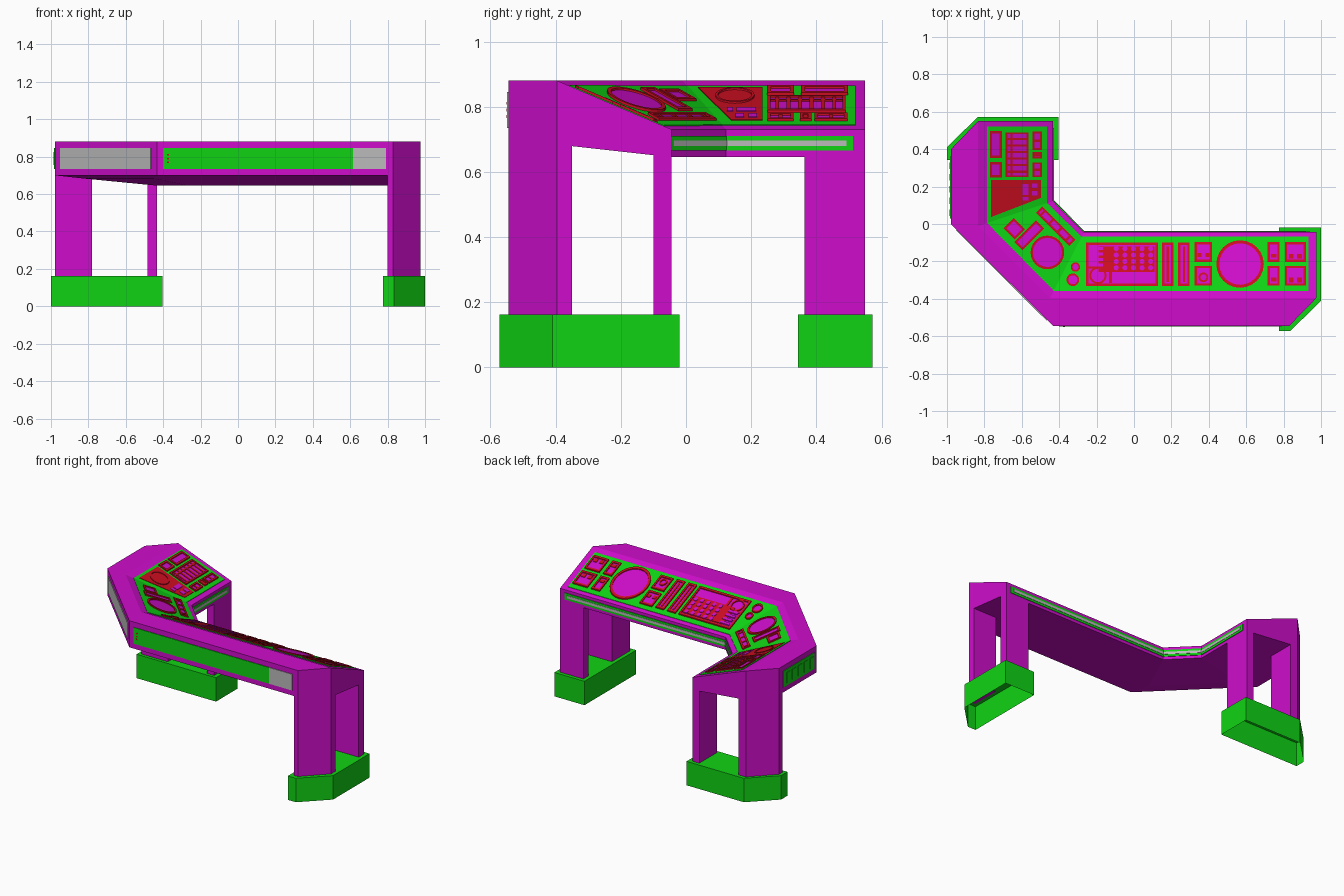
import bpy, bmesh, math
from mathutils import Vector

cube = bpy.data.objects.get("Cube")
if cube:
    bpy.data.objects.remove(cube)


def material(name, rgb):
    m = bpy.data.materials.new(name)
    m.use_nodes = True
    m.diffuse_color = (*rgb, 1)
    m.node_tree.nodes["Principled BSDF"].inputs["Base Color"].default_value = (*rgb, 1)
    return m


MAGENTA = material("magenta", (0.62, 0.004, 0.6))
GREEN = material("green", (0.005, 0.65, 0.007))
RED = material("red", (0.6, 0.004, 0.015))
GREY = material("grey", (0.5, 0.5, 0.5))

parts = {}


def mesh_of(name, mat):
    if name not in parts:
        parts[name] = (bmesh.new(), mat)
    return parts[name][0]


def loft(name, mat, loops, cap_start=True, cap_end=True, closed=False):
    """Skin equal closed loops one after another."""
    bm = mesh_of(name, mat)
    rows = [[bm.verts.new(p) for p in loop] for loop in loops]
    pairs = list(zip(rows, rows[1:])) + ([(rows[-1], rows[0])] if closed else [])
    for a, b in pairs:
        for i in range(len(a)):
            j = (i + 1) % len(a)
            bm.faces.new((a[i], a[j], b[j], b[i]))
    if cap_start and not closed:
        bm.faces.new(rows[0][::-1])
    if cap_end and not closed:
        bm.faces.new(rows[-1])
    return rows


def column(name, mat, plan, z0, z1, bottom=True):
    loft(name, mat, [[(x, y, z) for x, y in plan] for z in (z0, z1)], cap_start=bottom)


# Console body: a folded desk swept through four stations
OUTER = [(-.979, .40), (-.979, 0), (-.433, -.545), (.83, -.545)]
RIM = [(-.834, .55), (-.834, -.011), (-.449, -.396), (.975, -.396)]
INNER = [(-.433, .55), (-.433, .123), (-.267, -.044), (.975, -.044)]
sections = [[(*o, .70), (*o, .88), (*r, .88), (*i, .73), (*i, .645), (*r, .684)]
            for o, r, i in zip(OUTER, RIM, INNER)]
rows = loft("console_body", MAGENTA, sections, False, False)
body = mesh_of("console_body", MAGENTA)
for row in (rows[0], rows[-1]):
    body.faces.new((row[0], row[1], row[2], row[5]))
    body.faces.new(row[2:6])


def box(x0, x1, y0, y1):
    return [(x0, y0), (x1, y0), (x1, y1), (x0, y1)]


# Legs
column("right_leg_front", MAGENTA,
       [(.8, -.545), (.83, -.545), (.975, -.396), (.975, -.35), (.8, -.35)], .16, .70)
column("right_leg_back", MAGENTA, box(.8, .975, -.1, -.044), .16, .655)
column("left_leg_outer", MAGENTA,
       [(-.979, .363), (-.979, .40), (-.834, .55), (-.78, .55), (-.78, .363)], .16, .70)
column("left_leg_inner", MAGENTA, box(-.485, -.433, .363, .55), .16, .655)

# Feet: shells open underneath
column("right_foot", GREEN,
       [(.775, -.573), (.835, -.573), (1, -.41), (1, -.02), (.775, -.02)], 0, .162, False)
column("left_foot", GREEN,
       [(-1, .343), (-1, .41), (-.835, .573), (-.405, .573), (-.405, .343)], 0, .162, False)


# Plates on the upright faces
def wall_plate(name, mat, a, b, z0, z1, thick, trim0=0.0, trim1=0.0):
    a, b = Vector(a), Vector(b)
    d = (b - a).normalized()
    a, b = a + d * trim0, b - d * trim1
    n = Vector((d.y, -d.x)) * thick
    column(name, mat, [a, b, b + n, a + n], z0, z1)


wall_plate("front_panel", GREEN, (-.40, -.545), (.615, -.545), .735, .845, .004)
wall_plate("front_panel_end", GREY, (.615, -.545), (.79, -.545), .735, .845, .004)
for z in (.77, .79, .81):
    wall_plate("front_lamps", RED, (-.379, -.545), (-.369, -.545), z - .004, z + .004, .006)
wall_plate("corner_panel", GREY, OUTER[1], OUTER[2], .735, .845, .004, .042, .045)
wall_plate("side_panel", GREEN, OUTER[0], OUTER[1], .735, .845, .004, .04, .03)
for k in range(5):
    y = .33 - k * .063
    wall_plate("side_panel_bars", GREEN, (-.979, y), (-.979, y - .035), .755, .825, .008)

edge = [(.94, -.044), INNER[2], INNER[1], (-.433, .513)]
for k in range(3):
    wall_plate("inner_edge_strip", GREEN, edge[k], edge[k + 1], .665, .71, .004)
    wall_plate("inner_edge_light", GREY, edge[k], edge[k + 1], .679, .696, .006,
               .02 if k == 0 else 0, .02 if k == 2 else 0)


# Sloping deck
def deck(p, h):
    x, y = p[0], p[1]
    z = max((-.044 - y) / .352, (-.433 - x) / .401, (-.31 - x - y) / .535)
    return (x, y, .73 + .15 * z + h)


def deck_plate(name, mat, plan, h):
    loft(name, mat, [[deck(p, 0) for p in plan], [deck(p, h) for p in plan]], False)


upper = [(-.785, .52), (-.785, .005), (-.429, -.357), (.933, -.357)]
lower = [(-.465, .52), (-.465, .112), (-.28, -.068), (.933, -.068)]
for k in range(3):
    deck_plate("deck_panel", GREEN, [upper[k], upper[k + 1], lower[k + 1], lower[k]], .003)


def disc(cx, cy, r, n=24):
    return [(cx + r * math.cos(i * math.tau / n), cy + r * math.sin(i * math.tau / n))
            for i in range(n)]


def rect(cx, cy, w, d, turn=0):
    c, s = math.cos(turn), math.sin(turn)
    return [(cx + c * u * w / 2 - s * v * d / 2, cy + s * u * w / 2 + c * v * d / 2)
            for u, v in ((-1, -1), (1, -1), (1, 1), (-1, 1))]


def framed(out, inn, high=.011):
    """Red bezel around a magenta face."""
    deck_plate("instrument_faces", MAGENTA, inn, .005)
    loft("instrument_bezels", RED, [[deck(p, h) for p in loop] for loop, h in
         ((out, .001), (out, high), (inn, high), (inn, .001))], closed=True)


def dial(cx, cy, r, rim):
    framed(disc(cx, cy, r), disc(cx, cy, r - rim))


def window(cx, cy, w, d, rim=.012, turn=0):
    framed(rect(cx, cy, w, d, turn), rect(cx, cy, w - 2 * rim, d - 2 * rim, turn))


def key(cx, cy, w, d):
    deck_plate("keys", RED, rect(cx, cy, w, d), .009)


# Main deck: keyboard block
window(-.065, -.216, .385, .232, .013)
key(-.04, -.188, .3, .135)
for col in range(5):
    for row in range(4):
        deck_plate("key_caps", MAGENTA, disc(-.095 + col * .046, -.132 - row * .034, .014, 8), .012)
for row in range(4):
    deck_plate("key_caps", MAGENTA, rect(-.2, -.13 - row * .03, .07, .016), .012)
key(-.125, -.285, .016, .06)
key(-.195, -.232, .1, .012)
dial(-.193, -.275, .046, .01)

# Main deck: sliders, small meters, large dial and switch group
for x in (.18, .267):
    window(x, -.216, .062, .232, .013)
    key(x, -.216, .012, .19)
for y in (-.15, -.277):
    window(.371, y, .094, .105)
    window(.747, y, .064, .105)
    window(.863, y, .112, .105)
    key(.747, y - .02, .03, .02)
    for x in (.84, .885):
        key(x, y - .022, .025, .025)
dial(.371, -.285, .026, .01)
for x in (.35, .392):
    key(x, -.165, .022, .022)
dial(.567, -.214, .127, .016)

# Corner deck
dial(-.463, -.152, .09, .012)
dial(-.313, -.23, .025, .009)
dial(-.327, -.298, .034, .01)
quarter = math.pi / 4
window(-.64, -.025, .078, .085, .012, quarter)
window(-.56, -.06, .165, .062, .012, quarter)
window(-.418, -.012, .25, .048, .011, -quarter)
for t in (-.07, -.025, .02, .065):
    deck_plate("keys", RED, rect(-.418 + t, -.012 - t, .012, .03, -quarter), .009)

# Side deck: red block with dial and buttons
deck_plate("side_block", RED, [(-.765, .037), (-.497, .14), (-.497, .235), (-.765, .235)], .006)
dial(-.692, .15, .06, .008)
for x, y, w, d in ((-.58, .185, .03, .06), (-.58, .135, .03, .018),
                   (-.53, .205, .03, .025), (-.53, .165, .03, .025)):
    deck_plate("side_buttons", MAGENTA, rect(x, y, w, d), .009)

# Side deck: windows and rows of bars
window(-.738, .425, .064, .144)
window(-.738, .29, .064, .082)
window(-.626, .37, .122, .24, .01)
for k in range(6):
    key(-.626, .455 - k * .035, .1, .012)
key(-.655, .37, .01, .22)
for y, d in ((.445, .1), (.367, .035), (.29, .08)):
    window(-.518, y, .05, d, .01)
    key(-.518, y, .03, .012)

# Turn every collected part into an object
for name, (bm, mat) in parts.items():
    bmesh.ops.recalc_face_normals(bm, faces=bm.faces)
    mesh = bpy.data.meshes.new(name)
    bm.to_mesh(mesh)
    bm.free()
    mesh.materials.append(mat)
    bpy.context.scene.collection.objects.link(bpy.data.objects.new(name, mesh))
